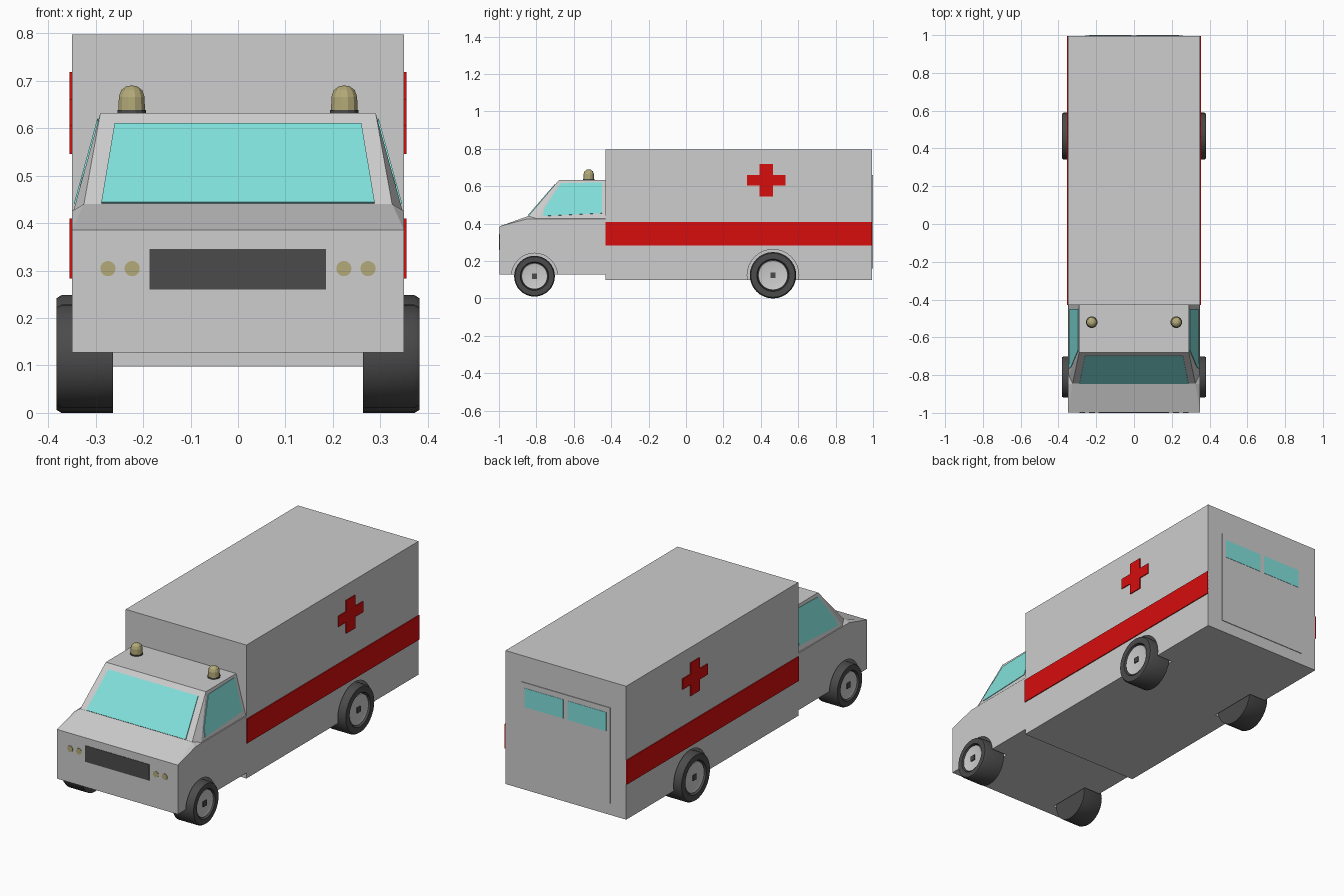
import bpy, bmesh, math
from mathutils import Vector

cube = bpy.data.objects.get("Cube")
if cube:
    bpy.data.objects.remove(cube, do_unlink=True)


def material(name, r, g, b):
    m = bpy.data.materials.new(name)
    m.use_nodes = True
    m.diffuse_color = (r, g, b, 1)
    bsdf = next(n for n in m.node_tree.nodes if n.type == 'BSDF_PRINCIPLED')
    bsdf.inputs["Base Color"].default_value = (r, g, b, 1)
    return m


WHITE = material("off_white_paint", 0.61, 0.61, 0.61)
RED = material("red_paint", 0.68, 0.004, 0.004)
GLASS = material("cyan_glass", 0.22, 0.75, 0.71)
DARK = material("dark_rubber", 0.07, 0.07, 0.07)
LAMP = material("pale_yellow_lamp", 0.45, 0.40, 0.19)


def finish(name, bm, mat, smooth=False):
    bmesh.ops.recalc_face_normals(bm, faces=bm.faces[:])
    me = bpy.data.meshes.new(name)
    bm.to_mesh(me)
    bm.free()
    me.materials.append(mat)
    ob = bpy.data.objects.new(name, me)
    bpy.context.collection.objects.link(ob)
    if smooth:
        bpy.ops.object.select_all(action='DESELECT')
        ob.select_set(True)
        bpy.context.view_layer.objects.active = ob
        bpy.ops.object.shade_smooth_by_angle(angle=math.radians(35))
    return ob


def hull(name, points, mat):
    """Convex solid wrapped round a few corner points."""
    bm = bmesh.new()
    for p in points:
        bm.verts.new(p)
    bmesh.ops.convex_hull(bm, input=bm.verts[:])
    bmesh.ops.dissolve_limit(bm, angle_limit=0.002, verts=bm.verts[:], edges=bm.edges[:])
    return finish(name, bm, mat)


def box(name, xs, ys, zs, mat):
    return hull(name, [(x, y, z) for x in xs for y in ys for z in zs], mat)


def plate(name, corners, normal, mat, t=0.004):
    """Thin plate straddling the plane of its corners."""
    n = Vector(normal).normalized() * t
    return hull(name, [Vector(c) + n * k for c in corners for k in (-1, 1)], mat)


def mirrored(points):
    return [(s * x, y, z) for x, y, z in points for s in (-1, 1)]


def lathe(name, profile, centre, axis, sides, mat, smooth=False):
    """Turn (radius, distance) pairs round an axis; both ends lie on the axis."""
    bm = bmesh.new()
    axis = Vector(axis)
    u = axis.orthogonal().normalized()
    v = axis.cross(u)
    rings = []
    for r, d in profile:
        base = Vector(centre) + axis * d
        count = 1 if r == 0 else sides
        rings.append([bm.verts.new(base + r * (u * math.cos(a) + v * math.sin(a)))
                      for a in (math.tau * i / sides for i in range(count))])
    for a, b in zip(rings, rings[1:]):
        for i in range(sides):
            j = (i + 1) % sides
            quad = [a[i % len(a)], a[j % len(a)], b[j % len(b)], b[i % len(b)]]
            bm.faces.new(list(dict.fromkeys(quad)))
    return finish(name, bm, mat, smooth)


def cut(target, cutter):
    mod = target.modifiers.new("arch", 'BOOLEAN')
    mod.operation = 'DIFFERENCE'
    mod.solver = 'EXACT'
    mod.object = cutter
    bpy.context.view_layer.objects.active = target
    bpy.ops.object.modifier_apply(modifier=mod.name)
    bpy.data.objects.remove(cutter, do_unlink=True)


# Body: rear box, lower cab with sloping hood, upper cab
cargo = box("cargo_box", (-.35, .35), (-.43, .995), (.098, .797), WHITE)
cab = hull("cab_lower", mirrored([
    (.35, -.998, .127), (.35, -.998, .385), (.35, -.42, .127), (.35, -.42, .425),
    (.35, -.85, .425), (.325, -.845, .44), (.325, -.42, .44)]), WHITE)
hull("cab_upper", mirrored([
    (.325, -.845, .438), (.347, -.8, .425), (.347, -.42, .425),
    (.29, -.68, .632), (.29, -.42, .632)]), WHITE)

# Windscreen on the sloping front
plate("windscreen", mirrored([(.288, -.843, .442), (.26, -.699, .608)]),
      (0, -.19, .165), GLASS)

# Front grille
box("grille", (-.187, .185), (-1, -.99), (.26, .345), DARK)

# Wheels: y, radius, height, body that gets the arch
for label, y, R, z, body in (("front", -.81, .109, .119, cab),
                             ("rear", .465, .124, .124, cargo)):
    for side, s in (("left", 1), ("right", -1)):
        c, ax, tag = (0, y, z), (s, 0, 0), f"{label}_{side}_"
        a = R + .014
        cut(body, lathe(tag + "arch", [(0, .255), (a, .255), (a, .42), (0, .42)],
                        c, ax, 32, WHITE))
        lathe(tag + "tyre", [(0, .263), (R, .263), (R, .372), (R * .95, .382),
                             (R * .7, .382), (R * .66, .366), (0, .366)],
              c, ax, 32, DARK, True)
        lathe(tag + "rim", [(0, .36), (R * .65, .36), (R * .63, .376),
                            (R * .5, .372), (0, .372)], c, ax, 32, WHITE, True)
        box(tag + "hub", (s * .365, s * .377), (y - .014, y + .014),
            (z - .014, z + .014), DARK)

# Paired details on both sides
for side, s in (("left", 1), ("right", -1)):
    # Side window follows the inward lean of the cab
    outline = [(-.765, .44), (-.758, .48), (-.67, .615), (-.45, .62), (-.45, .455)]
    plate(side + "_window", [(s * (.347 - (z - .425) * .275), y, z) for y, z in outline],
          (s, 0, .275), GLASS, .003)

    # Red stripe and cross
    skin = (s * .348, s * .355)
    box(side + "_stripe", skin, (-.43, .995), (.283, .41), RED)
    box(side + "_cross_upright", skin, (.392, .466), (.545, .718), RED)
    box(side + "_cross_front_arm", skin, (.326, .392), (.604, .66), RED)
    box(side + "_cross_back_arm", skin, (.466, .532), (.604, .66), RED)

    # Twin headlights
    for where, x in (("inner", .223), ("outer", .274)):
        lathe(f"{side}_{where}_headlight", [(0, -.005), (.016, -.005), (.016, .002), (0, .002)],
              (s * x, -.998, .304), (0, -1, 0), 20, LAMP)

    # Roof beacon
    spot = (s * .224, -.52, .63)
    lathe(side + "_beacon_base", [(0, -.005), (.031, -.005), (.031, .008), (0, .008)],
          spot, (0, 0, 1), 12, DARK)
    lathe(side + "_beacon", [(0, .005), (.029, .005), (.028, .036), (.023, .05),
                             (.012, .058), (0, .06)], spot, (0, 0, 1), 12, LAMP)

    # Rear door window
    box(side + "_rear_window", (s * .012, s * .237), (.99, 1), (.533, .632), GLASS)

# Raised rear door panel
box("rear_door", (-.26, .26), (.98, .9985), (.16, .66), WHITE)
